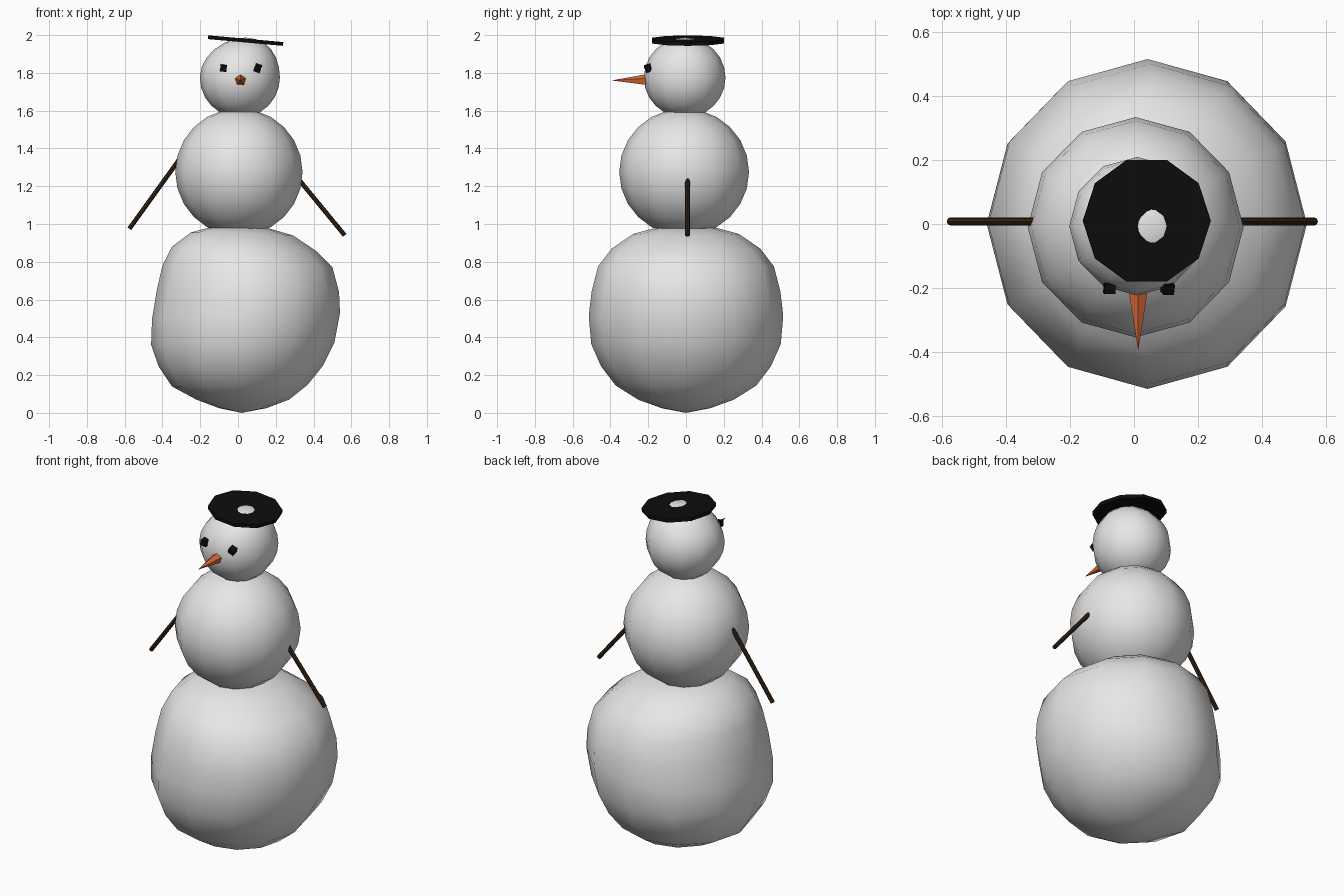
import bpy
import bmesh
from math import sin, cos, pi, atan
from mathutils import Vector, Matrix

cube = bpy.data.objects.get("Cube")
if cube:
    bpy.data.objects.remove(cube, do_unlink=True)


def make_material(name, rgb):
    mat = bpy.data.materials.new(name)
    mat.use_nodes = True
    mat.diffuse_color = (*rgb, 1)
    shader = mat.node_tree.nodes["Principled BSDF"]
    shader.inputs["Base Color"].default_value = (*rgb, 1)
    shader.inputs["Roughness"].default_value = 0.8
    return mat


snow = make_material("snow white", (0.8, 0.8, 0.8))
coal = make_material("coal black", (0.004, 0.004, 0.004))
carrot = make_material("carrot orange", (0.72, 0.15, 0.04))
bark = make_material("bark brown", (0.04, 0.018, 0.006))


def finish(name, bm, mat, smooth=False):
    bmesh.ops.recalc_face_normals(bm, faces=bm.faces)
    mesh = bpy.data.meshes.new(name)
    bm.to_mesh(mesh)
    bm.free()
    mesh.materials.append(mat)
    for face in mesh.polygons:
        face.use_smooth = smooth
    obj = bpy.data.objects.new(name, mesh)
    bpy.context.collection.objects.link(obj)
    return obj


SEGMENTS = 12


def lumpy_ball(name, top, rings, bottom, depth, y_mid):
    """Loft tilted rings, each given by its -x and +x ends, between two poles."""
    bm = bmesh.new()
    loops = []
    for xl, zl, xr, zr in rings:
        loop = []
        for i in range(SEGMENTS):
            a = 2 * pi * i / SEGMENTS
            x = (xl + xr) / 2 + (xr - xl) / 2 * cos(a)
            y = y_mid + (xr - xl) / 2 * depth * sin(a)
            z = (zl + zr) / 2 + (zr - zl) / 2 * cos(a)
            loop.append(bm.verts.new((x, y, z)))
        loops.append(loop)
    poles = [bm.verts.new((x, y_mid, z)) for x, z in (top, bottom)]
    for i in range(SEGMENTS):
        j = (i + 1) % SEGMENTS
        for a, b in zip(loops, loops[1:]):
            bm.faces.new((a[i], a[j], b[j], b[i]))
        bm.faces.new((poles[0], loops[0][j], loops[0][i]))
        bm.faces.new((poles[1], loops[-1][i], loops[-1][j]))
    return finish(name, bm, snow, smooth=True)


def round_ball(name, x, y, z, radius, depth, lean):
    """A ball whose rings drift sideways by lean towards the top."""
    rings = []
    for k in range(1, SEGMENTS):
        a = pi * k / SEGMENTS
        mid = x + lean * max(cos(a), 0) ** 2
        h = z + radius * cos(a)
        r = radius * sin(a)
        rings.append((mid - r, h, mid + r, h))
    return lumpy_ball(name, (x + lean, z + radius), rings, (x, z - radius), depth, y)


# Snow body: lopsided base, torso and head
base_rings = [
    (-.14, .985, .17, .975), (-.25, .955, .29, .94), (-.35, .88, .41, .86),
    (-.40, .78, .50, .77), (-.43, .65, .535, .64), (-.455, .5, .54, .53),
    (-.46, .36, .51, .37), (-.42, .245, .45, .25), (-.35, .14, .37, .15),
    (-.22, .07, .27, .07), (-.10, .025, .15, .025)]
lumpy_ball("base_snowball", (.01, .99), base_rings, (.02, 0), 1.035, 0)
round_ball("torso_snowball", .005, -.01, 1.275, .337, 1.02, 0)
round_ball("head_snowball", .01, -.007, 1.775, .212, 1.02, .03)


def rod(name, start, end, r_start, r_end, sides, mat, spin=0):
    start, end = Vector(start), Vector(end)
    axis = end - start
    turn = axis.to_track_quat("Z", "Y").to_matrix().to_4x4()
    place = Matrix.Translation((start + end) / 2) @ turn @ Matrix.Rotation(spin, 4, "Z")
    bm = bmesh.new()
    bmesh.ops.create_cone(bm, cap_ends=True, segments=sides, radius1=r_start,
                          radius2=r_end, depth=axis.length, matrix=place)
    return finish(name, bm, mat)


# Stick arms, pushed slightly into the torso
rod("right_arm", (-.30, .008, 1.357), (-.575, .008, .975), .012, .012, 8, bark)
rod("left_arm", (.31, .008, 1.25), (.565, .008, .94), .012, .012, 8, bark)

# Carrot nose
rod("nose", (.013, -.18, 1.762), (.013, -.395, 1.76), .036, 0, 5, carrot)

# Flat ten-sided hat, tilted towards the left side, head poking through
hat_up = Matrix.Rotation(atan(.09), 3, "Y") @ Vector((0, 0, .01))
hat_mid = Vector((.04, .01, 1.971))
hat = bmesh.new()
bmesh.ops.create_cone(hat, cap_ends=True, segments=10, radius1=.2, radius2=.2, depth=.02,
                      matrix=Matrix.Translation(hat_mid)
                      @ Matrix.Rotation(atan(.09), 4, "Y")
                      @ Matrix.Rotation(pi / 2, 4, "Z"))
finish("hat", hat, coal)

# Coal eyes, small turned cubes
for name, x, turn in (("right_eye", -.077, .12), ("left_eye", .105, .35)):
    bm = bmesh.new()
    bmesh.ops.create_cube(bm, size=.034, matrix=Matrix.Translation((x, -.2, 1.825))
                          @ Matrix.Rotation(turn, 4, "Y") @ Matrix.Rotation(turn, 4, "X"))
    finish(name, bm, coal)
